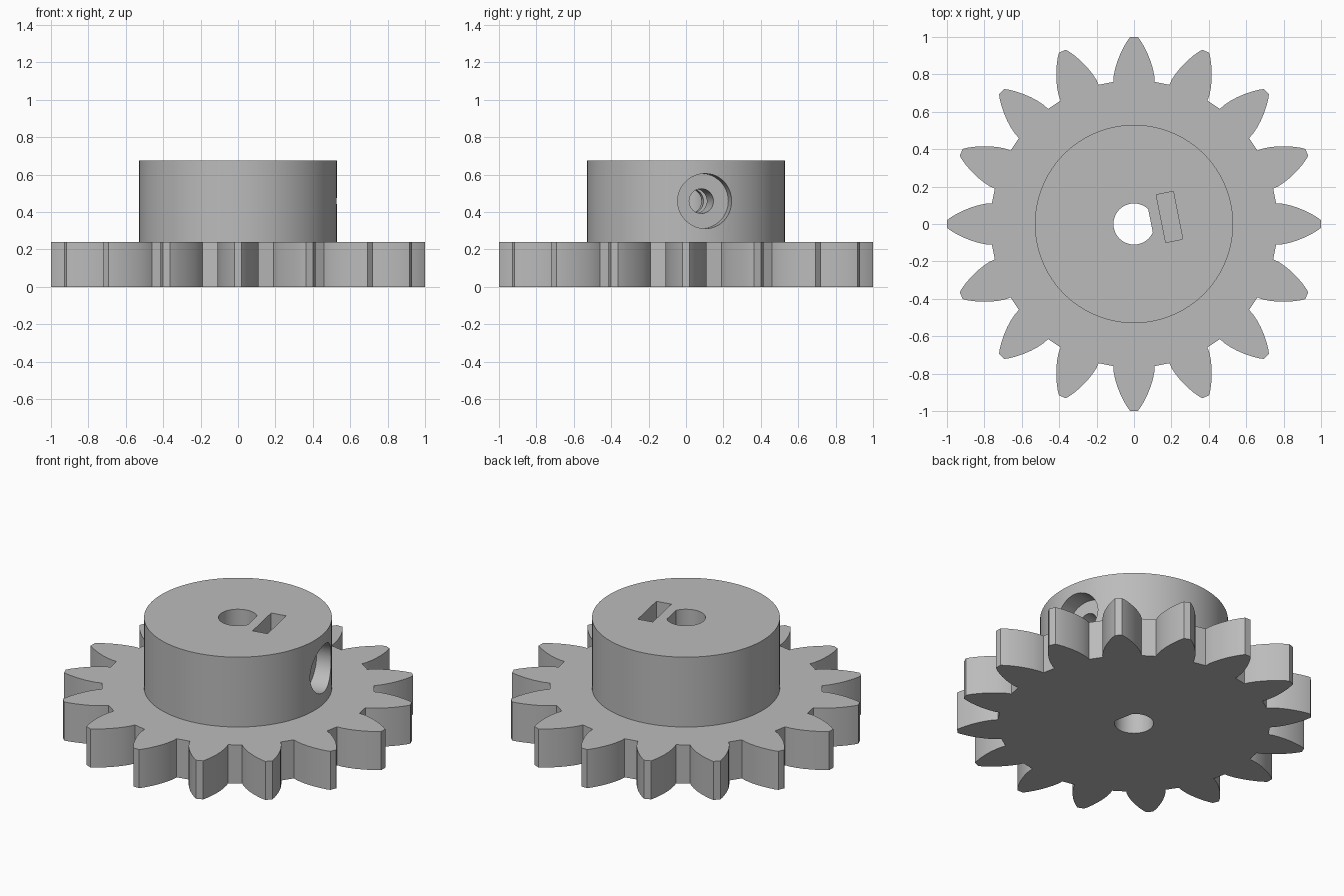
import bpy, bmesh, math
from mathutils import Matrix, Vector

cube = bpy.data.objects.get("Cube")
if cube:
    bpy.data.objects.remove(cube, do_unlink=True)

TEETH = 16
GEAR_H, HUB_H, HUB_R = 0.24, 0.675, 0.53
SCREW_Z = 0.458
TILT = Matrix.Rotation(math.pi / TEETH, 4, 'Z')  # screw direction lies between two teeth

grey = bpy.data.materials.new("plain grey")
grey.use_nodes = True
colour = (0.5, 0.5, 0.5, 1)
grey.diffuse_color = colour
grey.node_tree.nodes["Principled BSDF"].inputs["Base Color"].default_value = colour


def prism(name, outline, z0, z1, matrix=Matrix()):
    """Extrude a closed 2D outline from z0 to z1."""
    bm = bmesh.new()
    face = bm.faces.new([bm.verts.new((x, y, z0)) for x, y in outline])
    side = bmesh.ops.extrude_face_region(bm, geom=[face])["geom"]
    top = [v for v in side if isinstance(v, bmesh.types.BMVert)]
    bmesh.ops.translate(bm, verts=top, vec=(0, 0, z1 - z0))
    bmesh.ops.recalc_face_normals(bm, faces=bm.faces)
    bm.transform(matrix)
    mesh = bpy.data.meshes.new(name)
    bm.to_mesh(mesh)
    bm.free()
    mesh.materials.append(grey)
    obj = bpy.data.objects.new(name, mesh)
    bpy.context.collection.objects.link(obj)
    return obj


def circle(radius, count):
    return [(radius * math.cos(math.tau * i / count), radius * math.sin(math.tau * i / count))
            for i in range(count)]


def combine(target, tool, operation):
    """Apply a boolean and remove the tool object."""
    mod = target.modifiers.new(operation, 'BOOLEAN')
    mod.operation, mod.object, mod.solver = operation, tool, 'EXACT'
    bpy.context.view_layer.objects.active = target
    bpy.ops.object.modifier_apply(modifier=mod.name)
    bpy.data.objects.remove(tool, do_unlink=True)


# Toothed wheel: half a tooth as (radius, half width), mirrored and repeated
flank = [(0.76, 0.11), (0.79, 0.109), (0.83, 0.101), (0.87, 0.089),
         (0.91, 0.073), (0.95, 0.053), (0.98, 0.035), (1.0, 0.02)]
tooth = [(r, -w) for r, w in flank] + [(r, w) for r, w in reversed(flank)]
outline = []
for i in range(TEETH):
    turn = Matrix.Rotation(math.tau * i / TEETH, 2)
    outline += [tuple(turn @ Vector(p)) for p in tooth]
gear = prism("gear_with_hub", outline, 0, GEAR_H)

# Hub
combine(gear, prism("hub", circle(HUB_R, 96), GEAR_H / 2, HUB_H), 'UNION')

# D-shaped shaft bore
flat = 0.09
bore = [(min(x, flat), y) for x, y in circle(0.11, 64)]
end = math.sqrt(0.11 ** 2 - flat ** 2)
bore = [p for p in bore if p[0] < flat - 1e-4]
half = sum(1 for p in bore if p[1] >= 0 and p[0] > -0.1099)
bore = [(flat, end)] + bore + [(flat, -end)]
combine(gear, prism("bore_cutter", bore, -0.1, 1, TILT), 'DIFFERENCE')

# Nut slot, open at the top of the hub
slot = [(0.147, -0.13), (0.24, -0.13), (0.24, 0.13), (0.147, 0.13)]
combine(gear, prism("slot_cutter", slot, 0.31, 1, TILT), 'DIFFERENCE')

# Set screw hole and its counterbore, running outwards along the tilted x axis
along_x = TILT @ Matrix.Translation((0, 0, SCREW_Z)) @ Matrix.Rotation(math.pi / 2, 4, 'Y')
for name, radius, start in (("screw_cutter", 0.066, 0.03), ("counterbore_cutter", 0.147, 0.42)):
    combine(gear, prism(name, circle(radius, 48), start, 0.7, along_x), 'DIFFERENCE')

# Smooth curved walls, sharp edges
bpy.ops.object.select_all(action='DESELECT')
gear.select_set(True)
bpy.context.view_layer.objects.active = gear
bpy.ops.object.shade_smooth_by_angle(angle=math.radians(25))
